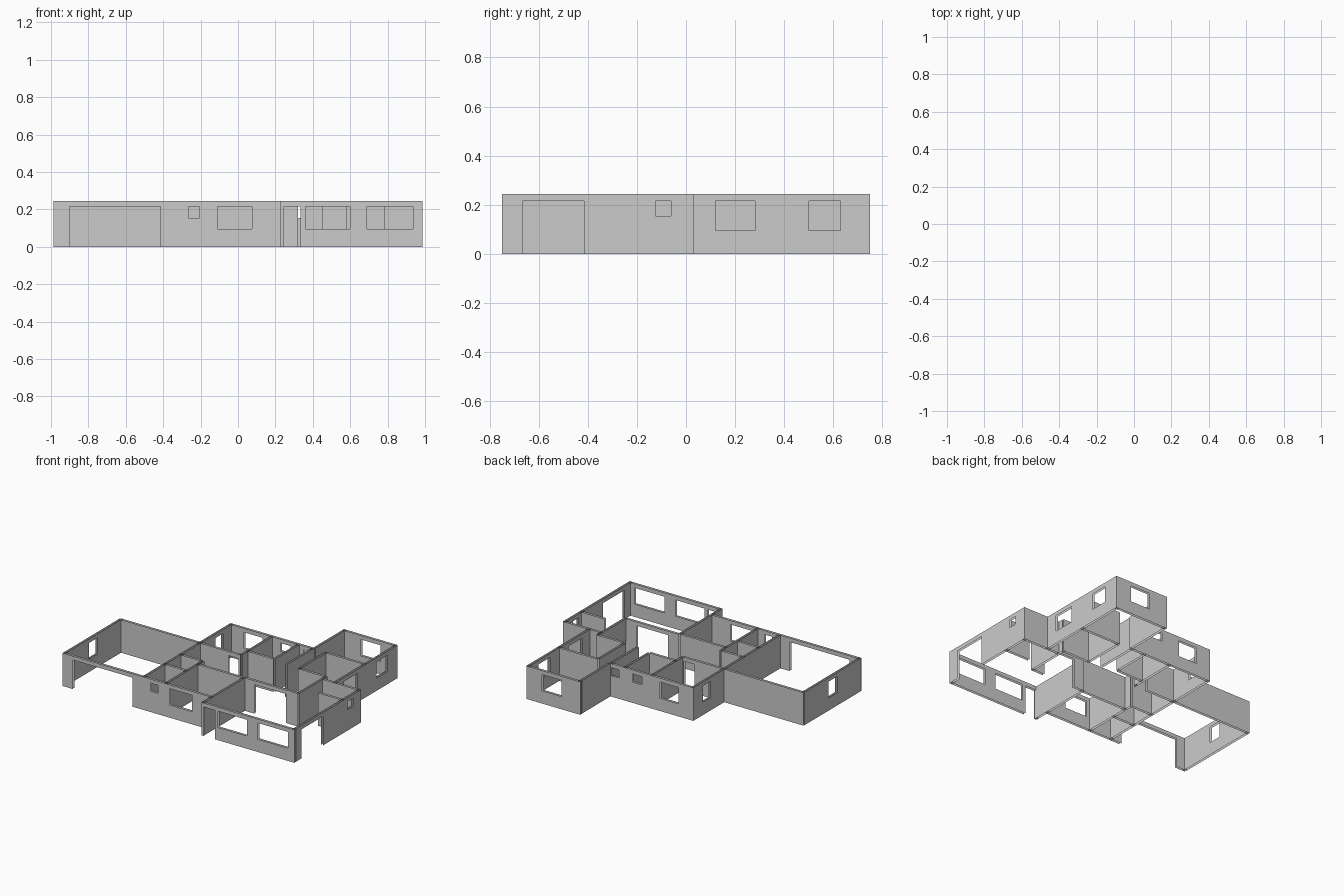
import bpy, bmesh

if "Cube" in bpy.data.objects:
    bpy.data.objects.remove(bpy.data.objects["Cube"])

H = 0.245          # wall height
T = 0.017          # wall thickness
DOOR, WINDOW, VENT = (0.0, 0.215), (0.095, 0.215), (0.155, 0.215)


def wall(name, axis, pos, a, b, openings=()):
    """Two parallel sheets (open top and bottom) along `axis`, with rectangular openings."""
    bm = bmesh.new()

    def quad(off, s, e, z0, z1, flip):
        if e - s < 1e-4 or z1 - z0 < 1e-4:
            return
        pts = [(s, z0), (e, z0), (e, z1), (s, z1)]
        if flip:
            pts.reverse()
        co = [(t, pos + off, z) if axis == 'x' else (pos + off, t, z) for t, z in pts]
        bm.faces.new([bm.verts.new(c) for c in co])

    for off in (-T / 2, T / 2):
        flip = (off > 0) == (axis == 'x')
        cur = a
        for s, e, (z0, z1) in sorted(openings):
            quad(off, cur, s, 0, H, flip)
            quad(off, s, e, 0, z0, flip)
            quad(off, s, e, z1, H, flip)
            cur = e
        quad(off, cur, b, 0, H, flip)
    bmesh.ops.remove_doubles(bm, verts=bm.verts, dist=1e-4)
    me = bpy.data.meshes.new(name)
    bm.to_mesh(me)
    bm.free()
    bpy.context.collection.objects.link(bpy.data.objects.new(name, me))


# outer walls
wall("garage_and_bedroom_front_wall", 'x', -0.635, -0.987, 0.23,
     [(-0.90, -0.415, DOOR), (-0.265, -0.205, VENT), (-0.11, 0.075, WINDOW)])
wall("garage_left_wall", 'y', -0.978, -0.64, 0.03, [(-0.36, -0.26, WINDOW)])
wall("garage_back_wall", 'x', 0.023, -0.987, -0.33)
wall("living_front_wall", 'x', -0.742, 0.225, 0.987,
     [(0.245, 0.335, DOOR), (0.36, 0.60, WINDOW), (0.69, 0.935, WINDOW)])
wall("living_right_wall", 'y', 0.978, -0.75, 0.03,
     [(-0.665, -0.415, DOOR), (-0.125, -0.062, VENT)])
wall("utility_back_wall", 'x', 0.023, 0.68, 0.987)
wall("bedroom_right_wall", 'y', 0.775, 0.02, 0.75,
     [(0.12, 0.28, WINDOW), (0.50, 0.63, WINDOW)])
wall("rear_bedroom_back_wall", 'x', 0.742, 0.34, 0.783, [(0.495, 0.655, WINDOW)])
wall("rear_bedroom_left_wall", 'y', 0.352, 0.385, 0.75)
wall("house_back_wall", 'x', 0.385, -0.335, 0.345,
     [(-0.216, -0.062, WINDOW), (0.085, 0.165, VENT), (0.275, 0.335, VENT)])
wall("house_left_wall", 'y', -0.327, -0.635, 0.39, [(0.19, 0.28, WINDOW)])

# inner walls
wall("entry_left_wall", 'y', 0.233, -0.75, -0.26)
wall("front_bedroom_back_wall", 'x', -0.263, -0.15, 0.225)
wall("living_back_wall", 'x', -0.256, 0.23, 0.675, [(0.32, 0.577, DOOR)])
wall("front_bedroom_left_wall", 'y', -0.145, -0.64, -0.20)
wall("front_bath_back_wall", 'x', -0.39, -0.33, -0.15)
wall("closet_back_wall", 'x', -0.205, -0.33, -0.15)
wall("utility_left_wall", 'y', 0.675, -0.26, 0.07)
wall("utility_front_wall", 'x', -0.17, 0.78, 0.98)
wall("middle_bedroom_front_wall", 'x', 0.068, 0.45, 0.68)
wall("middle_bedroom_left_wall", 'y', 0.453, 0.065, 0.38)
wall("rear_bedroom_front_wall", 'x', 0.38, 0.45, 0.775)
wall("hall_left_wall", 'y', 0.345, 0.07, 0.39)
wall("left_bedroom_front_wall", 'x', 0.023, -0.33, 0.01, [(-0.09, -0.005, DOOR)])
wall("left_bedroom_right_wall", 'y', 0.01, 0.02, 0.385)
wall("bath_front_wall", 'x', 0.10, 0.01, 0.225)
wall("bath_divider_wall", 'y', 0.23, 0.10, 0.385)
